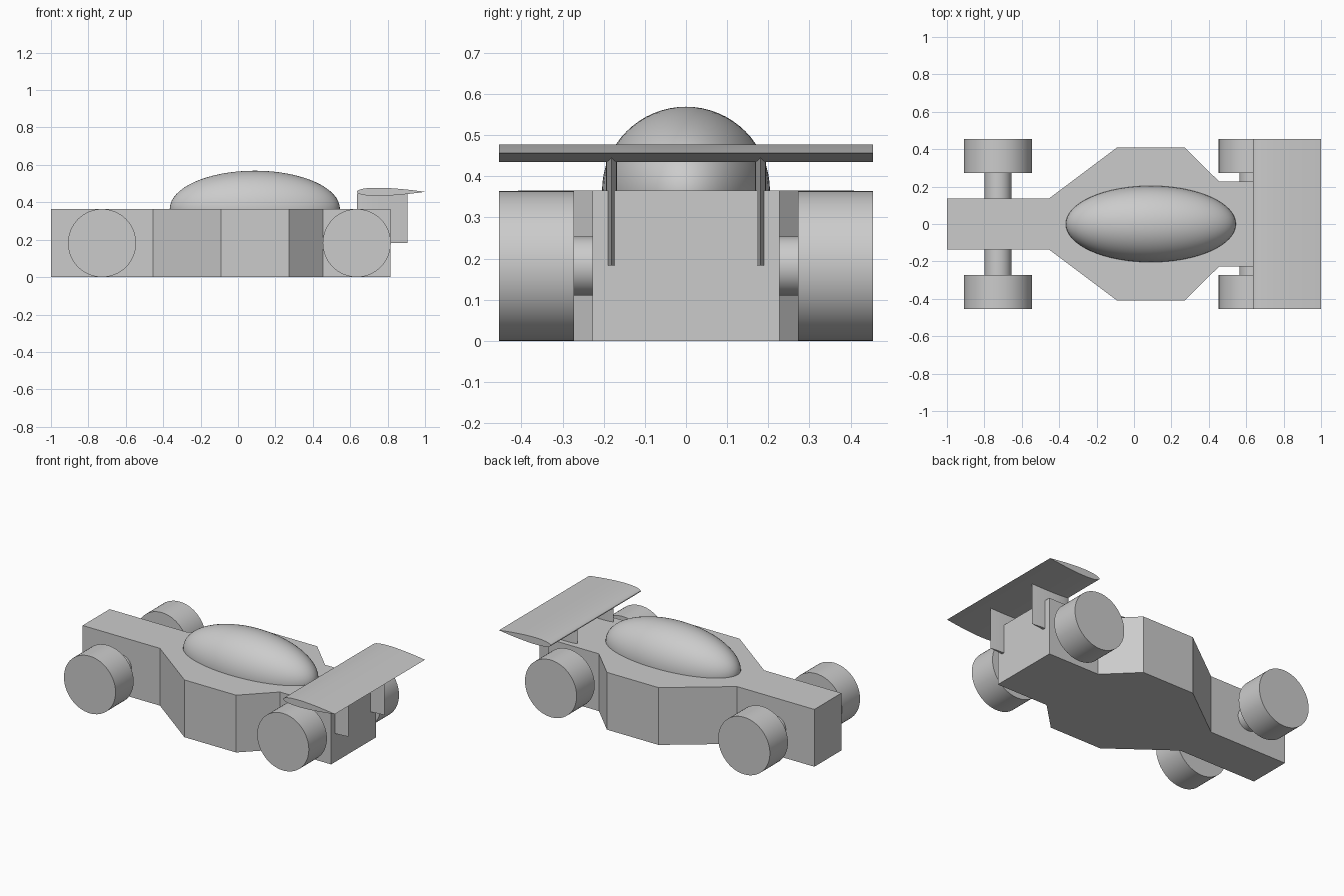
import bpy
import bmesh
import math
from mathutils import Matrix, Vector

cube = bpy.data.objects.get("Cube")
if cube:
    bpy.data.objects.remove(cube, do_unlink=True)

grey = bpy.data.materials.new("plain_grey")
grey.use_nodes = True
grey.diffuse_color = (0.6, 0.6, 0.6, 1)
grey.node_tree.nodes["Principled BSDF"].inputs["Base Color"].default_value = (0.6, 0.6, 0.6, 1)


def finish(name, bm, smooth=False):
    """Turn a bmesh into a named grey object."""
    bmesh.ops.recalc_face_normals(bm, faces=bm.faces)
    mesh = bpy.data.meshes.new(name)
    bm.to_mesh(mesh)
    bm.free()
    mesh.materials.append(grey)
    obj = bpy.data.objects.new(name, mesh)
    bpy.context.collection.objects.link(obj)
    if smooth:
        bpy.ops.object.select_all(action='DESELECT')
        obj.select_set(True)
        bpy.context.view_layer.objects.active = obj
        bpy.ops.object.shade_smooth_by_angle(angle=math.radians(30))
    return obj


def extrude(name, points, direction, smooth=False):
    """Extrude a closed 3D outline along a vector."""
    bm = bmesh.new()
    face = bm.faces.new([bm.verts.new(p) for p in points])
    top = bmesh.ops.extrude_face_region(bm, geom=[face])["geom"]
    bmesh.ops.translate(bm, vec=Vector(direction),
                        verts=[v for v in top if isinstance(v, bmesh.types.BMVert)])
    return finish(name, bm, smooth)


def cylinder(name, x, y0, y1, radius):
    """Cylinder lying along y at wheel height."""
    bm = bmesh.new()
    place = Matrix.Translation((x, (y0 + y1) / 2, AXLE_Z)) @ Matrix.Rotation(math.pi / 2, 4, 'X')
    bmesh.ops.create_cone(bm, cap_ends=True, segments=64, radius1=radius, radius2=radius,
                          depth=abs(y1 - y0), matrix=place)
    return finish(name, bm, True)


def airfoil(chord, thickness, steps=20):
    """Symmetric wing section as (along, across) pairs, nose at zero."""
    upper = []
    for i in range(steps + 1):
        t = (1 - math.cos(math.pi * i / steps)) / 2
        h = 5 * thickness * (0.2969 * math.sqrt(t) - 0.126 * t - 0.3516 * t**2
                             + 0.2843 * t**3 - 0.1036 * t**4)
        upper.append((t * chord, max(h, 0) * chord))
    return upper + [(a, -h) for a, h in upper[-2:0:-1]]


AXLE_Z = 0.182
BODY_TOP = 0.365

# Body: mirrored outline, widest in the middle
half = [(-1, 0.136), (-0.455, 0.136), (-0.092, 0.408),
        (0.272, 0.408), (0.455, 0.227), (0.815, 0.227)]
outline = half + [(x, -y) for x, y in reversed(half)]
extrude("body", [(x, y, 0) for x, y in outline], (0, 0, BODY_TOP))

# Canopy: stretched sphere, half sunk in the body
bm = bmesh.new()
bmesh.ops.create_uvsphere(
    bm, u_segments=64, v_segments=32, radius=1,
    matrix=Matrix.Translation((0.09, 0, BODY_TOP)) @ Matrix.Diagonal((0.455, 0.204, 0.204, 1)))
finish("canopy", bm, True)

# Wheels, axles and wing struts on both sides
for side, sign in (("left", 1), ("right", -1)):
    for end, x, inner in (("front", -0.727, 0.1), ("rear", 0.635, 0.2)):
        cylinder(f"{end}_{side}_wheel", x, sign * 0.272, sign * 0.454, 0.182)
        cylinder(f"{end}_{side}_axle", x, sign * inner, sign * 0.28, 0.072)
    extrude(f"{side}_wing_strut",
            [(0.637 + a, sign * 0.181 + h, 0.183) for a, h in airfoil(0.27, 0.1)],
            (0, 0, 0.265), True)

# Rear wing spanning the full width
extrude("rear_wing", [(0.636 + a, -0.454, 0.456 + h) for a, h in airfoil(0.364, 0.12)],
        (0, 0.908, 0), True)
